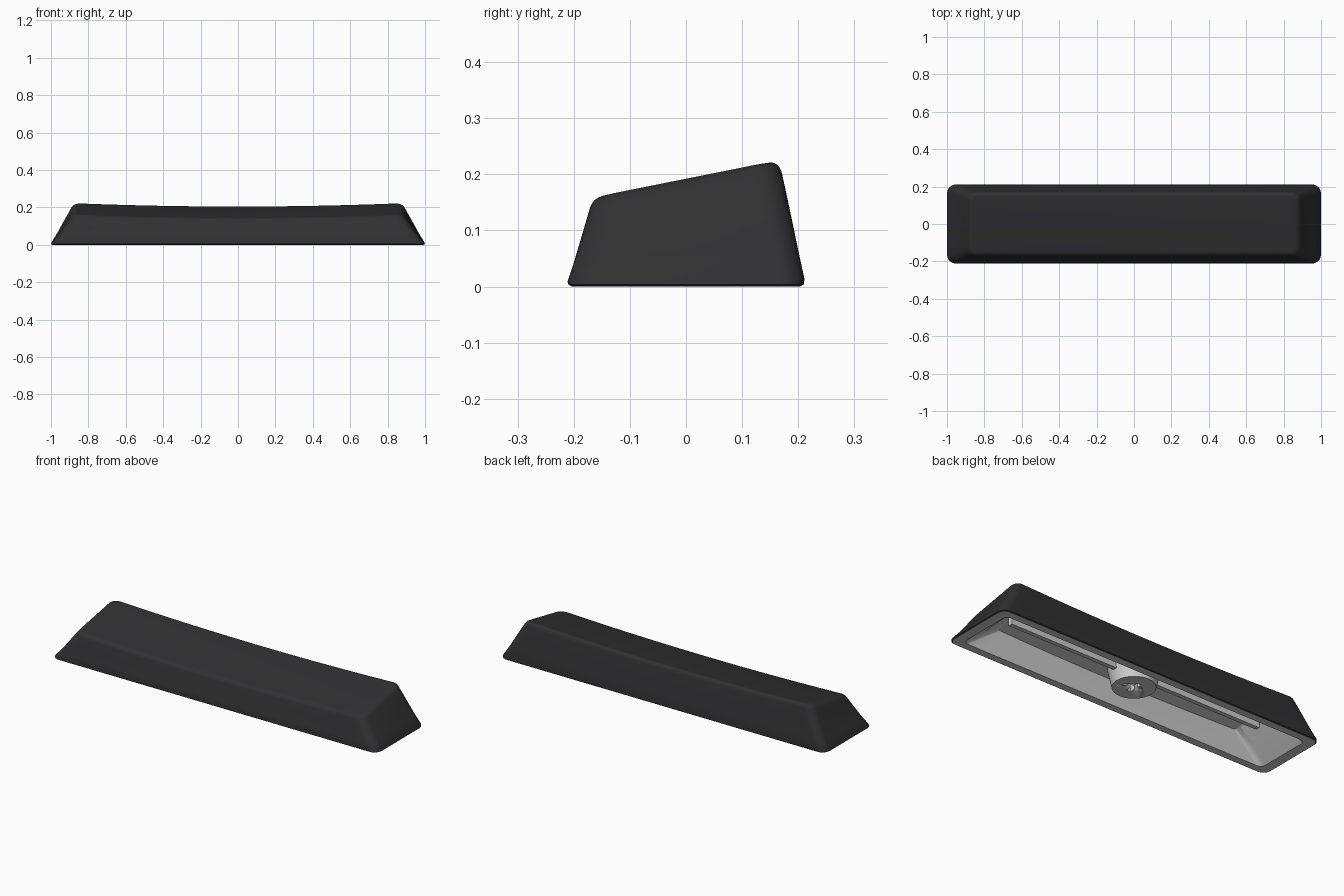
import bpy, bmesh, math

if "Cube" in bpy.data.objects:
    bpy.data.objects.remove(bpy.data.objects["Cube"])

dark = bpy.data.materials.new("charcoal")
dark.diffuse_color = (0.03, 0.03, 0.032, 1)
dark.use_nodes = True
dark.node_tree.nodes["Principled BSDF"].inputs["Base Color"].default_value = dark.diffuse_color


def top_z(x, y):
    # tilted top, gently dished along its length
    return 0.193 + 0.2 * y - 0.018 * max(0, 1 - (x / 0.88) ** 2)


def half_outline(hx, hy, r, sign, arc=8, mid=32):
    # one long side with its two corners, ordered left to right
    pts = []
    for i in range(arc + 1):
        a = math.pi / 2 * i / arc
        pts.append((-hx + r - r * math.cos(a), sign * (hy - r + r * math.sin(a))))
    right = [(-x, y) for x, y in reversed(pts)]
    w = hx - r
    middle = [(-w + 2 * w * i / mid, sign * hy) for i in range(1, mid)]
    return pts + middle + right


def loft(name, rings, inward=False, mat=None):
    # each ring: half length, half depth, corner radius, height share, height offset
    bm = bmesh.new()
    loops = []
    for hx, hy, r, t, dz in rings:
        sides = [[bm.verts.new((x, y, t * top_z(x, y) + dz))
                  for x, y in half_outline(hx, hy, r, s)] for s in (-1, 1)]
        loops.append((sides[0], sides[1]))
    for (f0, b0), (f1, b1) in zip(loops, loops[1:]):
        lo, hi = f0 + b0[::-1], f1 + b1[::-1]
        n = len(lo)
        for i in range(n):
            j = (i + 1) % n
            if lo[i] is not lo[j]:
                bm.faces.new((lo[i], lo[j], hi[j], hi[i]))
    f, b = loops[-1]
    for i in range(len(f) - 1):
        bm.faces.new((f[i], f[i + 1], b[i + 1], b[i]))
    if inward:
        bmesh.ops.reverse_faces(bm, faces=bm.faces[:])
    return finish(name, bm, mat)


def finish(name, bm, mat=None):
    me = bpy.data.meshes.new(name)
    bm.to_mesh(me)
    bm.free()
    ob = bpy.data.objects.new(name, me)
    bpy.context.collection.objects.link(ob)
    if mat:
        me.materials.append(mat)
    bpy.ops.object.select_all(action='DESELECT')
    ob.select_set(True)
    bpy.context.view_layer.objects.active = ob
    bpy.ops.object.shade_smooth_by_angle(angle=math.radians(35))
    return ob


def box(name, x0, x1, y0, y1, z0, z1):
    bm = bmesh.new()
    bmesh.ops.create_cube(bm, size=1)
    for v in bm.verts:
        v.co = (x1 if v.co.x > 0 else x0, y1 if v.co.y > 0 else y0, z1 if v.co.z > 0 else z0)
    return finish(name, bm)


# outer shell: rounded foot, straight sloping sides, curved blend into the top
outer = [(0.992, 0.203, 0.04, 0, 0), (0.999, 0.21, 0.045, 0, 0.004),
         (0.997, 0.211, 0.045, 0.06, 0)]
for t in (0.3, 0.6):
    outer.append((1 - 0.12 * t, 0.213 - 0.047 * t, 0.045, t, 0))
T0 = 0.88
for i in range(9):
    u = i / 8
    a, b, c = (1 - u) ** 2, 2 * u * (1 - u), u * u
    outer.append((a * (1 - 0.12 * T0) + b * 0.88 + c * 0.86,
                  a * (0.213 - 0.047 * T0) + b * 0.166 + c * 0.146,
                  0.045 - 0.015 * u, a * T0 + b + c, 0))
loft("key_shell", outer, mat=dark)

# underside rim and hollow inside
inner = [(0.992, 0.203, 0.04, 0, 0), (0.94, 0.163, 0.03, 0, 0),
         (0.85, 0.147, 0.03, 0.4, 0), (0.76, 0.13, 0.03, 1, -0.036)]
loft("key_inside", inner, inward=True)

# tapered stem with a cross-shaped socket
bm = bmesh.new()
bmesh.ops.create_cone(bm, cap_ends=True, segments=48, radius1=0.108, radius2=0.13, depth=0.105)
bmesh.ops.translate(bm, verts=bm.verts, vec=(0, 0, 0.0775))
stem = finish("stem", bm)
for hx, hy in ((0.042, 0.012), (0.012, 0.042)):
    cutter = box("socket_cutter", -hx, hx, -hy, hy, -0.05, 0.11)
    cutter.hide_render = True
    mod = stem.modifiers.new("socket", 'BOOLEAN')
    mod.operation = 'DIFFERENCE'
    mod.object = cutter
    bpy.context.view_layer.objects.active = stem
    bpy.ops.object.modifier_apply(modifier=mod.name)
    bpy.data.objects.remove(cutter)

# stiffening ribs from the stem toward both ends
for side, s in (("right", 1), ("left", -1)):
    a, b = sorted((s * 0.09, s * 0.78))
    box("rib_" + side, a, b, -0.012, 0.012, 0.085, 0.15)
